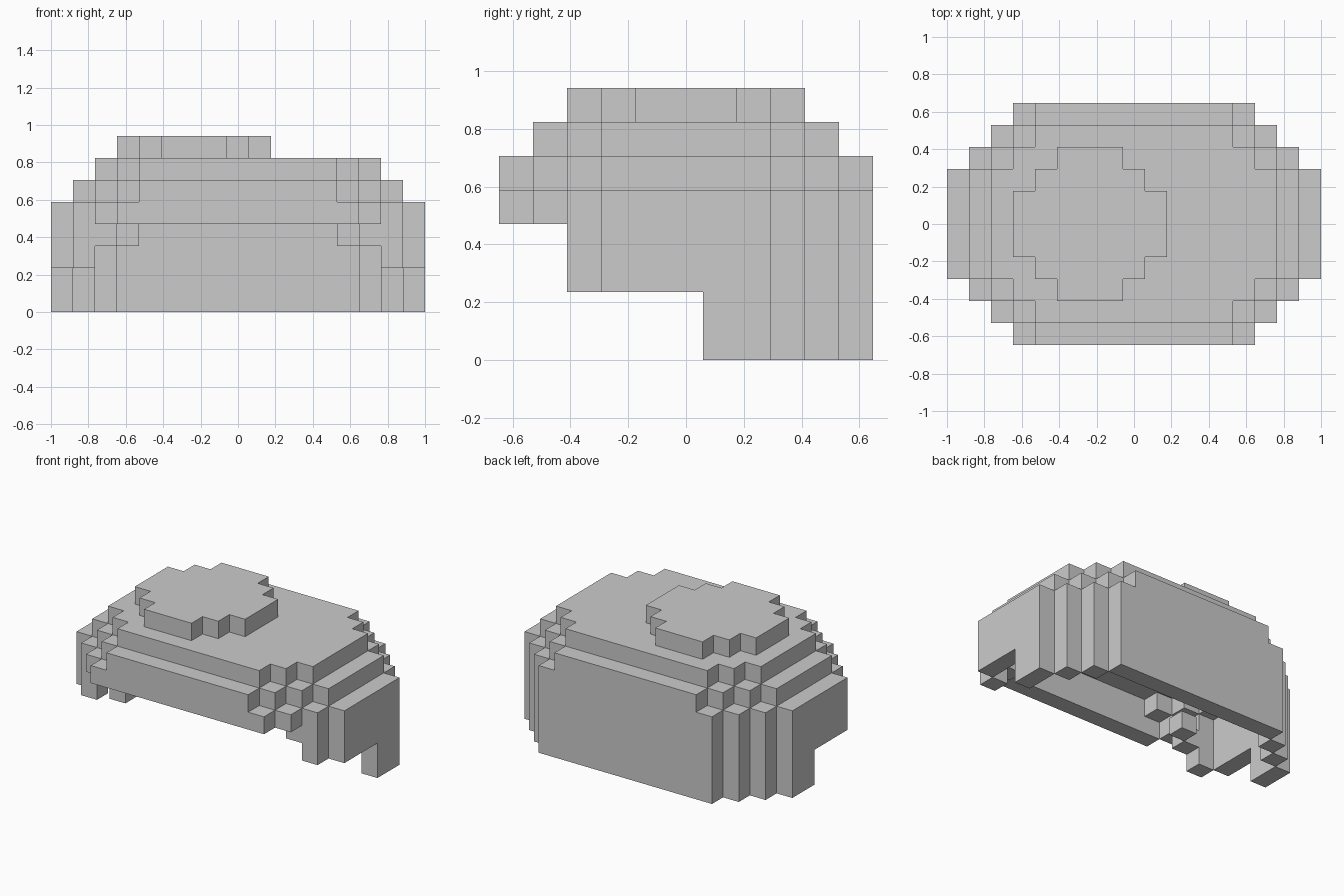
import bpy, bmesh
from mathutils import Vector

if "Cube" in bpy.data.objects:
    bpy.data.objects.remove(bpy.data.objects["Cube"])

V = 2 / 17  # edge of one block

# half-width in blocks for each row |j| of the widest outline
WIDE = {0: 8, 1: 8, 2: 8, 3: 7, 4: 6, 5: 5}
DEPTH = (5, 5, 4)  # furthest row of each dome step


def outline(inset):
    """All cells of a dome layer drawn in by inset blocks."""
    d = DEPTH[inset]
    return {(i, j) for j in range(-d, d + 1)
            for i in range(inset - WIDE[abs(j)], WIDE[abs(j)] - inset + 1)}


def ring(inset, k):
    """One-block-thick outline of a dome layer."""
    full = outline(inset)
    near = ((1, 0), (-1, 0), (0, 1), (0, -1))
    return {(i, j, k) for i, j in full if any((i + a, j + b) not in full for a, b in near)}


parts = {}

# side and back curtain: short beside the face, full length behind
curtain = set()
for k in range(4):
    curtain |= {c for c in ring(0, k) if c[1] >= 1 or (k >= 2 and c[1] >= -3)}
parts["side_and_back_hair"] = curtain

# corner locks beside the forehead
parts["forehead_locks"] = {(s * i, j, 3) for s in (-1, 1) for i, j in ((6, -3), (5, -2))}

# stepped rim with the fringe at the front
parts["fringe_rim"] = ring(0, 4) | ring(1, 5)

# closed crown
parts["crown"] = {(i, j, 6) for i, j in outline(2)}

# off-centre raised tuft
TUFT = {0: 3, 1: 3, 2: 2, 3: 1}
parts["top_tuft"] = {(i - 2, j, 7) for j in range(-3, 4)
                     for i in range(-TUFT[abs(j)], TUFT[abs(j)] + 1)}

solid = set().union(*parts.values())


def build(name, cells):
    """Make block faces, leaving out those hidden between two blocks."""
    bm = bmesh.new()
    for c in sorted(cells):
        centre = Vector((c[0], c[1], c[2] + 0.5))
        for axis in range(3):
            for s in (-1, 1):
                n = [0, 0, 0]
                n[axis] = s
                if tuple(a + b for a, b in zip(c, n)) in solid:
                    continue
                u, w = Vector((0, 0, 0)), Vector((0, 0, 0))
                u[(axis + 1) % 3] = 0.5
                w[(axis + 2) % 3] = 0.5 * s
                mid = centre + Vector(n) * 0.5
                bm.faces.new([bm.verts.new((mid + a * u + b * w) * V)
                              for a, b in ((-1, -1), (1, -1), (1, 1), (-1, 1))])
    bmesh.ops.remove_doubles(bm, verts=bm.verts, dist=V * 0.01)
    mesh = bpy.data.meshes.new(name)
    bm.to_mesh(mesh)
    bm.free()
    bpy.context.collection.objects.link(bpy.data.objects.new(name, mesh))


for part, blocks in parts.items():
    build(part, blocks)
